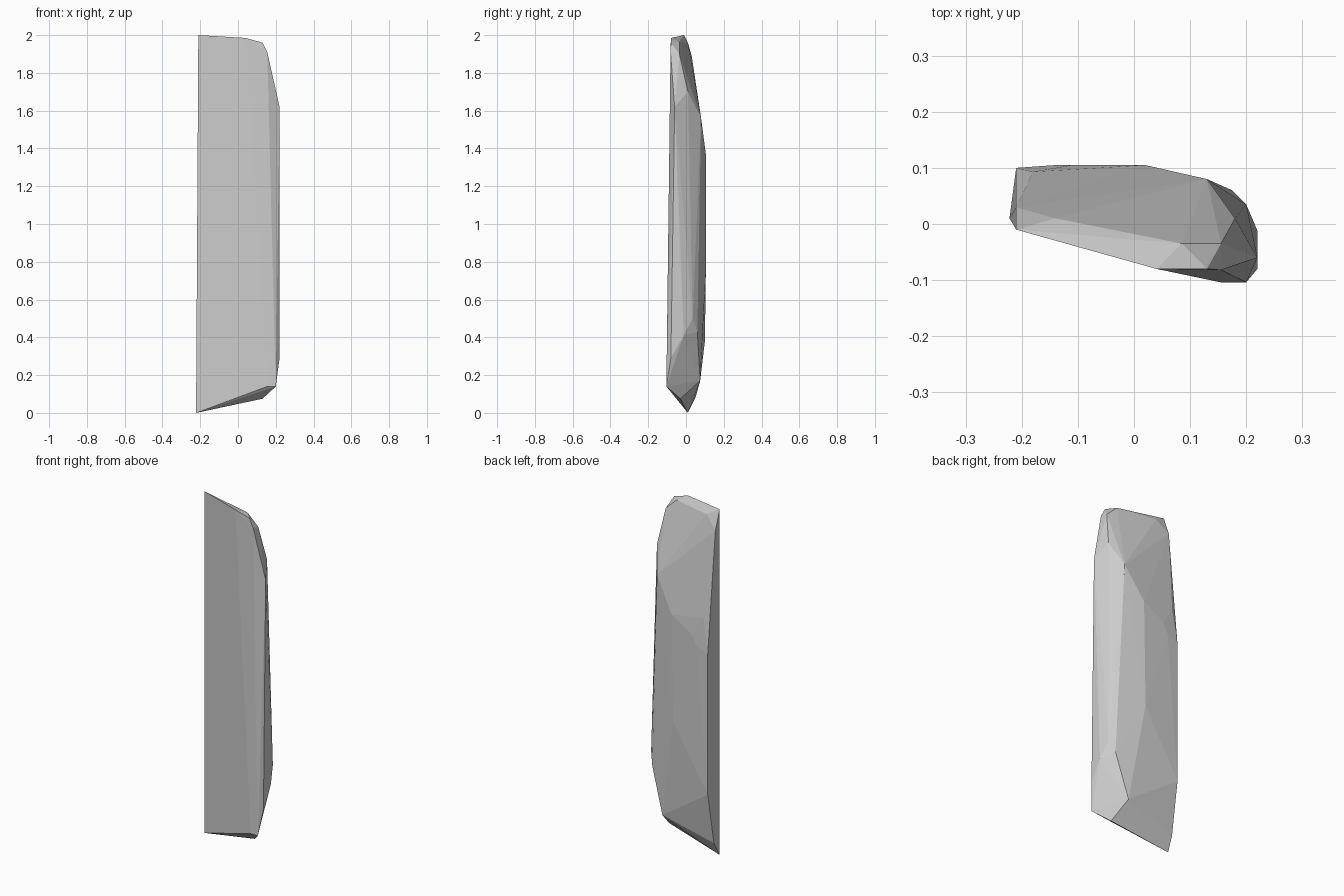
import bpy
import bmesh

old = bpy.data.objects.get("Cube")
if old:
    bpy.data.objects.remove(old, do_unlink=True)

# Plain grey stone
stone = bpy.data.materials.new("grey stone")
stone.use_nodes = True
grey = (0.6, 0.6, 0.6, 1)
stone.diffuse_color = grey
stone.node_tree.nodes["Principled BSDF"].inputs["Base Color"].default_value = grey

# Corner points of the faceted slab, grouped by region
top_corners = [(-.21, -.01, 2), (.04, -.08, 1.985), (.13, -.08, 1.96), (.155, -.035, 1.9),
               (.085, -.035, 1.965), (-.14, .01, 1.96), (-.21, .03, 1.89), (.155, -.082, 1.91)]
right_corners = [(.18, .01, 1.7), (.22, -.06, 1.62), (.22, -.08, .29),
                 (.22, -.012, .41), (.2, .035, .5), (.175, .06, .43)]
back_corners = [(.13, .08, 1.56), (.02, .105, 1.37), (-.11, .105, 1.29), (-.14, .105, 1.23),
                (-.18, .093, 1.4), (-.21, .1, 1.2), (.01, .105, .75), (-.21, .1, .38)]
base_corners = [(-.222, .01, 0), (.155, -.104, .14), (.2, -.104, .14), (.13, -.03, .075),
                (.1, .075, .17), (-.215, .05, .08)]

# Wrap the corners in one convex faceted slab
bm = bmesh.new()
for corner in top_corners + right_corners + back_corners + base_corners:
    bm.verts.new(corner)
hull = bmesh.ops.convex_hull(bm, input=bm.verts[:])
loose = {v for v in hull["geom_interior"] + hull["geom_unused"]
         if isinstance(v, bmesh.types.BMVert) and not v.link_faces}
bmesh.ops.delete(bm, geom=list(loose), context="VERTS")
bmesh.ops.recalc_face_normals(bm, faces=bm.faces[:])

mesh = bpy.data.meshes.new("stone_slab")
bm.to_mesh(mesh)
bm.free()
mesh.materials.append(stone)
slab = bpy.data.objects.new("stone_slab", mesh)
bpy.context.collection.objects.link(slab)
